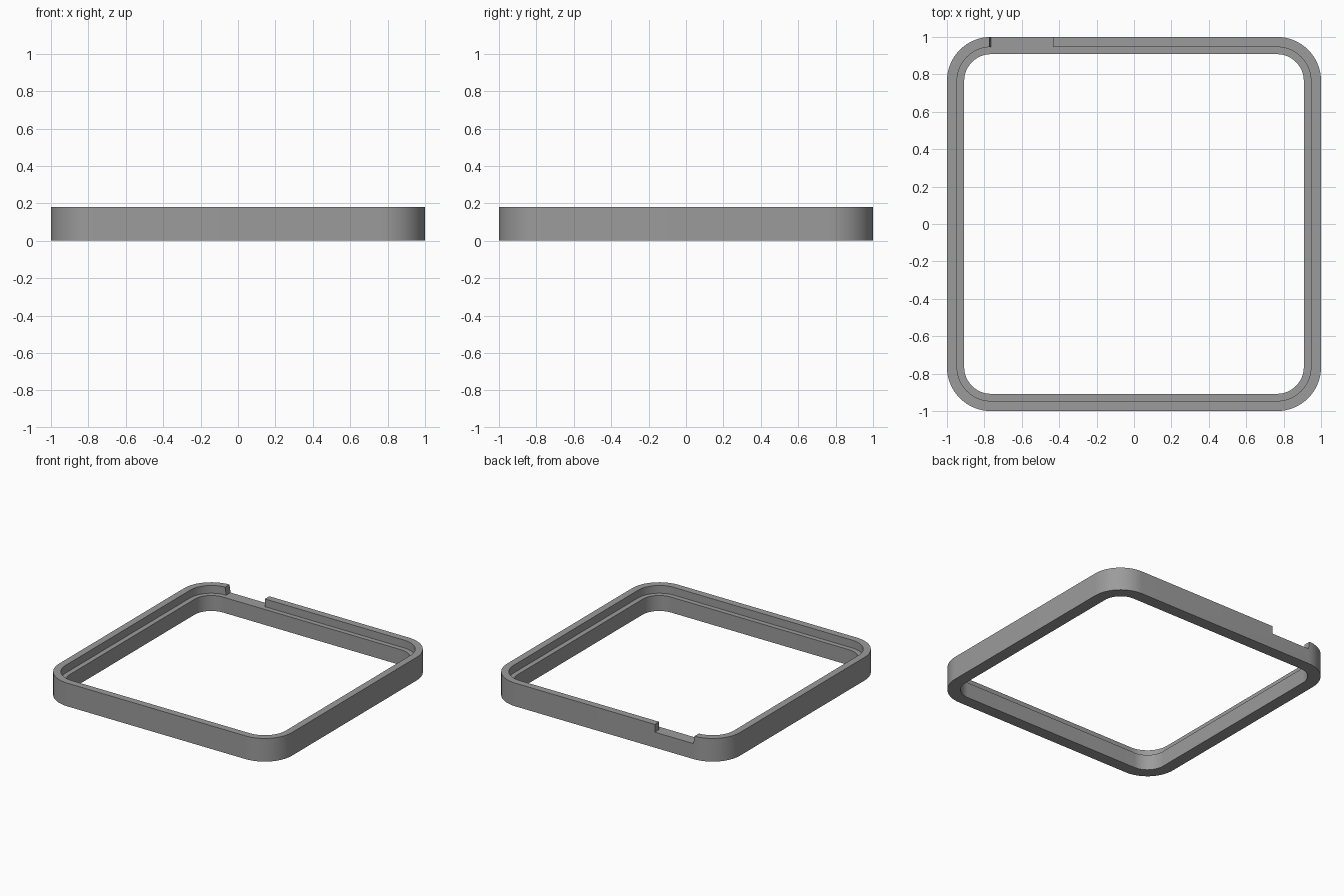
import bpy, bmesh, math

if "Cube" in bpy.data.objects:
    bpy.data.objects.remove(bpy.data.objects["Cube"])

HEIGHT, LEDGE_Z = 0.18, 0.12
OUTER, LIP, INNER = 1.0, 0.946, 0.908   # half widths of the three outlines
CENTRE = 0.765                          # shared corner arc centre
STEPS = 16

grey = bpy.data.materials.new("grey")
grey.diffuse_color = (0.33, 0.33, 0.33, 1)
grey.use_nodes = True
grey.node_tree.nodes["Principled BSDF"].inputs["Base Color"].default_value = grey.diffuse_color


def outline(half):
    """Rounded square outline, counter-clockwise, with concentric corners."""
    r = half - CENTRE
    pts = []
    for k, (sx, sy) in enumerate([(1, 1), (-1, 1), (-1, -1), (1, -1)]):
        for i in range(STEPS + 1):
            a = (k + i / STEPS) * math.pi / 2
            pts.append((sx * CENTRE + r * math.cos(a), sy * CENTRE + r * math.sin(a)))
    return pts


def make_object(name, bm):
    bmesh.ops.recalc_face_normals(bm, faces=bm.faces)
    mesh = bpy.data.meshes.new(name)
    bm.to_mesh(mesh)
    bm.free()
    obj = bpy.data.objects.new(name, mesh)
    obj.data.materials.append(grey)
    bpy.context.collection.objects.link(obj)
    return obj


# Stepped frame: sweep the L-shaped cross-section around the rounded square
section = [(OUTER, 0), (OUTER, HEIGHT), (LIP, HEIGHT),
           (LIP, LEDGE_Z), (INNER, LEDGE_Z), (INNER, 0)]
bm = bmesh.new()
rings = [[bm.verts.new((x, y, z)) for x, y in outline(h)] for h, z in section]
for a, b in zip(rings, rings[1:] + rings[:1]):
    for i in range(len(a)):
        j = (i + 1) % len(a)
        bm.faces.new((a[i], a[j], b[j], b[i]))
frame = make_object("frame", bm)

# Notch in the back lip, with slightly sloped ends, down to the ledge
bm = bmesh.new()
profile = [(-0.764, LEDGE_Z), (-0.432, LEDGE_Z), (-0.432, 0.25), (-0.784, 0.25)]
face = bm.faces.new([bm.verts.new((x, 0.925, z)) for x, z in profile])
extruded = bmesh.ops.extrude_face_region(bm, geom=[face])["geom"]
bmesh.ops.translate(bm, vec=(0, 0.15, 0),
                    verts=[v for v in extruded if isinstance(v, bmesh.types.BMVert)])
cutter = make_object("notch_cutter", bm)
cutter.hide_render = True
cutter.hide_viewport = True

cut = frame.modifiers.new("notch", "BOOLEAN")
cut.operation = "DIFFERENCE"
cut.solver = "EXACT"
cut.object = cutter

# Apply the cut, then smooth the rounded corners only
bpy.context.view_layer.objects.active = frame
frame.select_set(True)
bpy.ops.object.modifier_apply(modifier=cut.name)
bpy.data.objects.remove(cutter)
bpy.ops.object.shade_smooth_by_angle(angle=math.radians(30))
